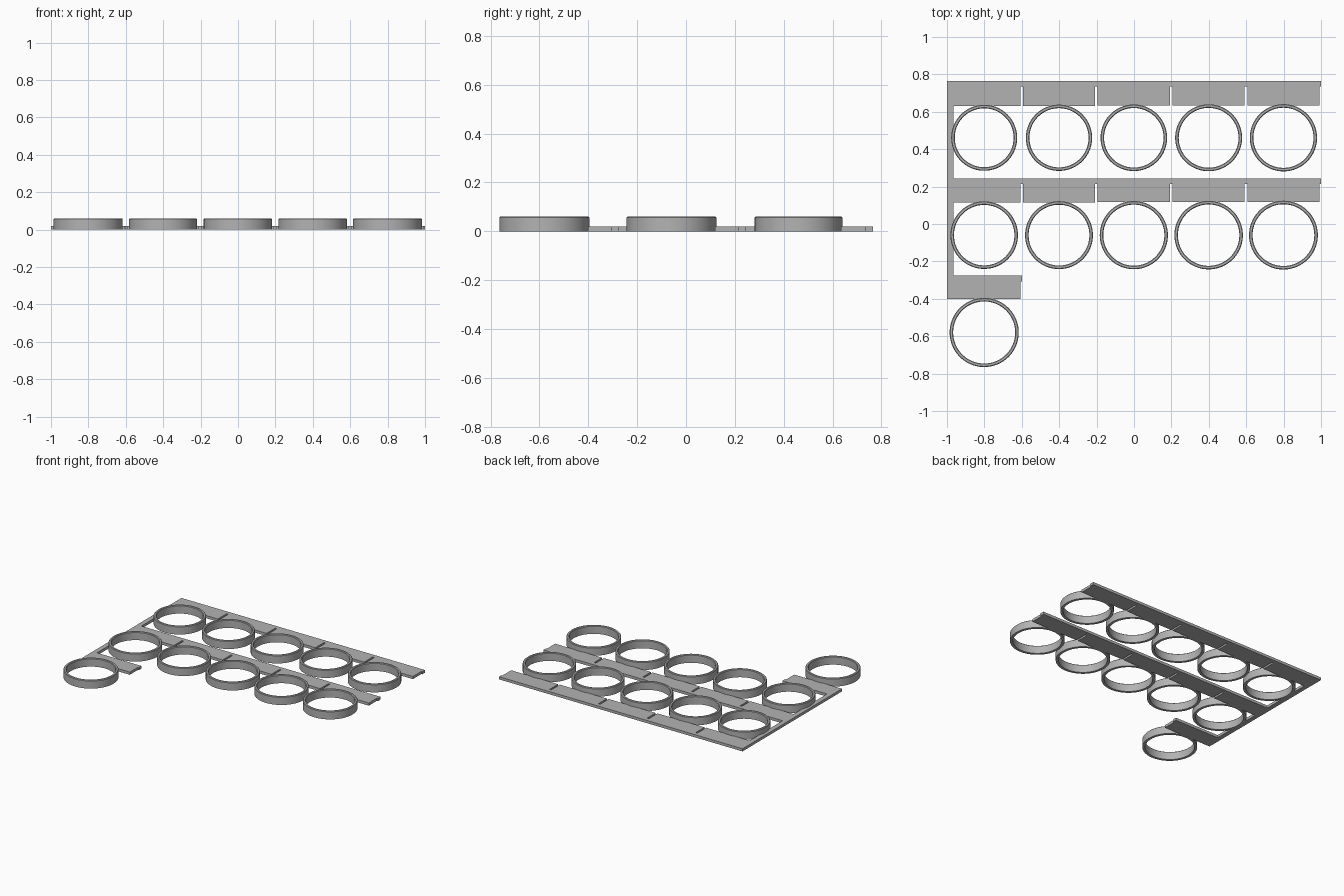
import bpy
import bmesh
import math

cube = bpy.data.objects.get("Cube")
if cube:
    bpy.data.objects.remove(cube, do_unlink=True)

grey = bpy.data.materials.new("plain_grey")
grey.use_nodes = True
colour = (0.45, 0.45, 0.45, 1)
grey.diffuse_color = colour
grey.node_tree.nodes["Principled BSDF"].inputs["Base Color"].default_value = colour

PITCH_X, PITCH_Y = 0.4, 0.5205
ROWS = (5, 5, 1)
WALL, HEIGHT, CHAMFER = 0.019, 0.06, 0.004
PLATE = 0.02
SPINE_X = -0.965


def make_object(name, bm):
    bmesh.ops.recalc_face_normals(bm, faces=bm.faces)
    mesh = bpy.data.meshes.new(name)
    bm.to_mesh(mesh)
    bm.free()
    mesh.materials.append(grey)
    obj = bpy.data.objects.new(name, mesh)
    bpy.context.collection.objects.link(obj)
    return obj


def centre(row, col):
    return -0.801 + PITCH_X * col, 0.461 - PITCH_Y * row


def radius(row, col):
    return 0.1763 + 0.00085 * (row * 5 + col)


def make_ring(name, row, col):
    # Lathe a chamfered wall section about the vertical axis
    outer = radius(row, col)
    inner = outer - WALL
    section = [(inner, 0), (outer, 0), (outer, HEIGHT - CHAMFER),
               (outer - CHAMFER, HEIGHT), (inner + CHAMFER, HEIGHT),
               (inner, HEIGHT - CHAMFER)]
    bm = bmesh.new()
    verts = [bm.verts.new((r, 0, z)) for r, z in section]
    edges = [bm.edges.new((v, verts[i - 1])) for i, v in enumerate(verts)]
    bmesh.ops.spin(bm, geom=verts + edges, cent=(0, 0, 0), axis=(0, 0, 1),
                   angle=math.tau, steps=96, use_merge=True)
    bmesh.ops.remove_doubles(bm, verts=bm.verts, dist=0.0001)
    obj = make_object(name, bm)
    x, y = centre(row, col)
    obj.location = (x, y, 0)
    bpy.ops.object.select_all(action="DESELECT")
    obj.select_set(True)
    bpy.context.view_layer.objects.active = obj
    bpy.ops.object.shade_smooth_by_angle(angle=math.radians(30))


# Sizing rings
for row, count in enumerate(ROWS):
    for col in range(count):
        make_ring(f"ring_{row + 1}_{col + 1}", row, col)

# Comb-shaped carrier: a spine with one toothed strip for each row
outline = [(-1, 0.765)]
for row, count in enumerate(ROWS):
    top = 0.765 - PITCH_Y * row
    neck = top - 0.031
    end = -1 + PITCH_X * count
    last_row = row == len(ROWS) - 1
    if row:
        outline.append((SPINE_X, top))
    outline += [(end, top), (end, neck)]
    for col in reversed(range(count)):
        x, y = centre(row, col)
        low = y + radius(row, col) - 0.006
        right = x + 0.193
        left = x - 0.193
        if col == 0:
            left = -1 if last_row else SPINE_X
        outline += [(right, neck), (right, low), (left, low)]
        if col:
            outline.append((left, neck))

bm = bmesh.new()
face = bm.faces.new([bm.verts.new((x, y, 0)) for x, y in outline])
extruded = bmesh.ops.extrude_face_region(bm, geom=[face], use_keep_orig=True)
raised = [g for g in extruded["geom"] if isinstance(g, bmesh.types.BMVert)]
bmesh.ops.translate(bm, verts=raised, vec=(0, 0, PLATE))
bmesh.ops.triangulate(bm, faces=[f for f in bm.faces if len(f.verts) > 4])
make_object("carrier_plate", bm)
